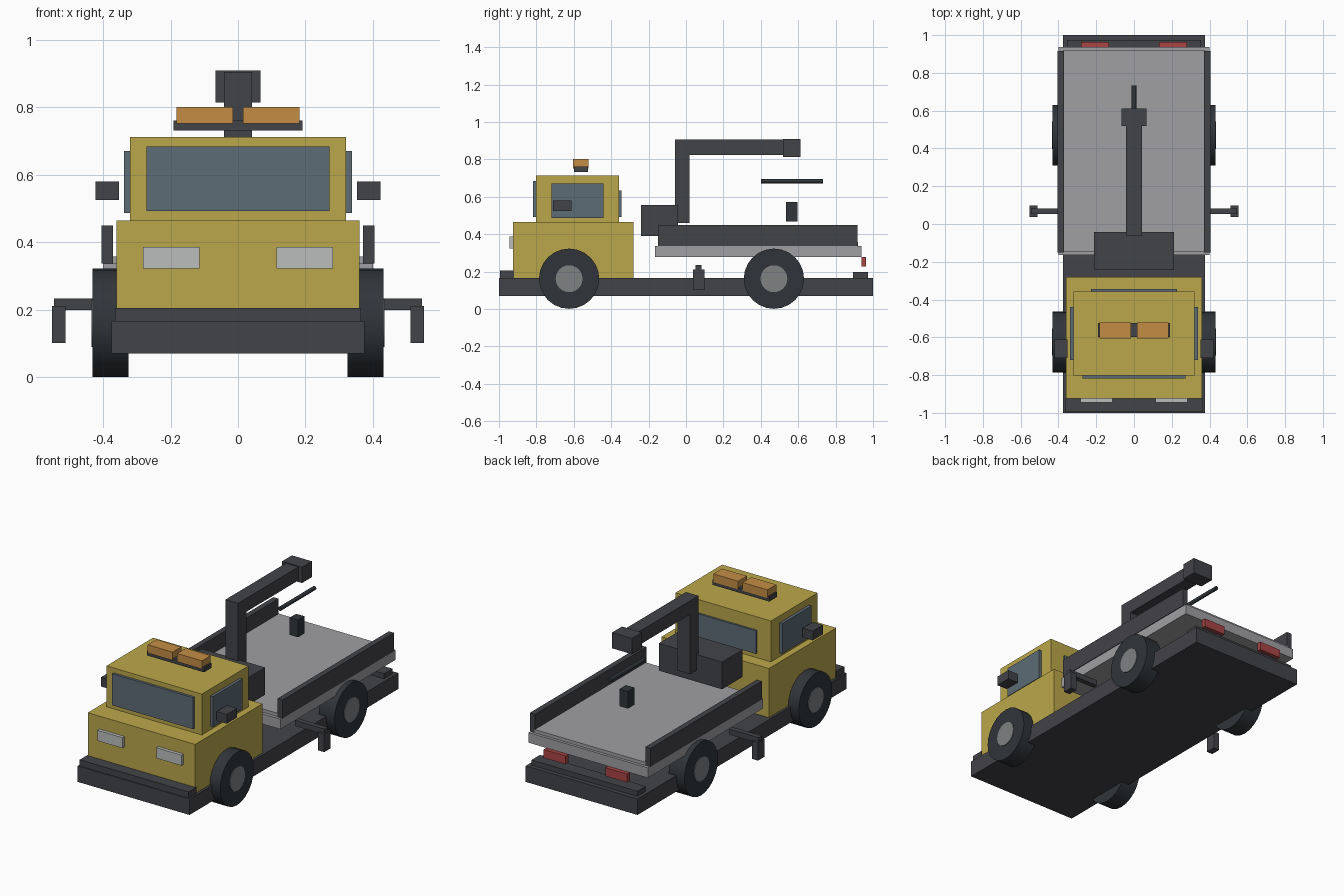
import bpy
import math

if "Cube" in bpy.data.objects:
    bpy.data.objects.remove(bpy.data.objects["Cube"])


def material(name, r, g, b):
    m = bpy.data.materials.new(name)
    m.diffuse_color = (r, g, b, 1)
    m.use_nodes = True
    m.node_tree.nodes["Principled BSDF"].inputs["Base Color"].default_value = m.diffuse_color
    return m


YELLOW = material("yellow_paint", 0.50, 0.39, 0.07)
DARK = material("dark_metal", 0.055, 0.057, 0.065)
RUBBER = material("rubber", 0.03, 0.036, 0.042)
STEEL = material("steel", 0.35, 0.35, 0.37)
HUB = material("hub_steel", 0.21, 0.22, 0.23)
GLASS = material("glass", 0.11, 0.15, 0.18)
AMBER = material("amber", 0.55, 0.27, 0.06)
RED = material("red_lens", 0.40, 0.06, 0.06)
LENS = material("headlight_lens", 0.5, 0.51, 0.51)


def box(name, x, y, z, mat):
    """Box from (min, max) ranges on each axis."""
    bpy.ops.mesh.primitive_cube_add(size=1)
    o = bpy.context.object
    o.name = name
    for v in o.data.vertices:
        v.co = [r[0] if c < 0 else r[1] for c, r in zip(v.co, (x, y, z))]
    o.data.materials.append(mat)
    return o


def centred(name, half, y, z, mat):
    return box(name, (-half, half), y, z, mat)


def pair(name, x, y, z, mat):
    """Box repeated on both sides of the truck."""
    box(name + "_right", x, y, z, mat)
    box(name + "_left", (-x[1], -x[0]), y, z, mat)


def cylinder(name, loc, radius, depth, rot, mat, sides):
    bpy.ops.mesh.primitive_cylinder_add(vertices=sides, radius=radius, depth=depth,
                                        location=loc, rotation=rot)
    o = bpy.context.object
    o.name = name
    o.data.materials.append(mat)
    return o


# Chassis and bumpers
centred("chassis", 0.375, (-1, 1), (0.07, 0.167), DARK)
centred("front_bumper", 0.365, (-0.995, -0.92), (0.16, 0.205), DARK)
centred("rear_bumper", 0.355, (0.893, 0.973), (0.16, 0.198), DARK)

# Cab
centred("cab_body", 0.36, (-0.925, -0.28), (0.165, 0.465), YELLOW)
centred("cab_roof", 0.32, (-0.803, -0.357), (0.46, 0.713), YELLOW)
centred("windscreen", 0.272, (-0.818, -0.795), (0.493, 0.684), GLASS)
centred("rear_window", 0.227, (-0.365, -0.345), (0.493, 0.633), GLASS)
pair("side_window", (0.31, 0.338), (-0.72, -0.44), (0.487, 0.671), GLASS)
pair("mirror", (0.353, 0.422), (-0.71, -0.612), (0.525, 0.581), DARK)
pair("headlight", (0.114, 0.282), (-0.945, -0.915), (0.323, 0.387), LENS)

# Roof light bar
centred("light_bar_base", 0.191, (-0.598, -0.525), (0.732, 0.761), DARK)
pair("beacon", (0.015, 0.182), (-0.605, -0.521), (0.752, 0.802), AMBER)

# Wheels
for side, s in (("right", 1), ("left", -1)):
    for end, y in (("front", -0.625), ("rear", 0.47)):
        turn = (0, math.pi / 2, 0)
        cylinder(f"{end}_wheel_{side}", (s * 0.378, y, 0.162), 0.161, 0.106, turn, RUBBER, 24)
        hub = cylinder(f"{end}_hub_{side}", (s * 0.385, y, 0.162), 0.072, 0.1, turn, HUB, 24)
bpy.ops.object.select_all(action='DESELECT')
for o in bpy.data.objects:
    if "wheel" in o.name or "hub" in o.name:
        o.select_set(True)
bpy.ops.object.shade_smooth_by_angle()

# Load deck with raised panel, side rails and tail lights
centred("deck", 0.40, (-0.165, 0.937), (0.277, 0.338), STEEL)
centred("deck_panel", 0.372, (-0.145, 0.92), (0.335, 0.358), STEEL)
pair("deck_rail", (0.37, 0.404), (-0.15, 0.917), (0.338, 0.45), DARK)
pair("tail_light", (0.133, 0.28), (0.938, 0.963), (0.227, 0.278), RED)

# Crane
centred("winch_box", 0.212, (-0.24, -0.043), (0.39, 0.555), DARK)
centred("crane_mast", 0.042, (-0.06, 0.02), (0.46, 0.905), DARK)
centred("crane_boom", 0.042, (-0.06, 0.53), (0.823, 0.905), DARK)
centred("boom_head", 0.067, (0.518, 0.612), (0.814, 0.91), DARK)
cylinder("cable_rod", (0, 0.567, 0.684), 0.012, 0.333, (math.pi / 2, 0, 0), RUBBER, 12)
centred("hook_block", 0.028, (0.535, 0.597), (0.468, 0.572), RUBBER)

# Outriggers
pair("outrigger_arm", (0.345, 0.545), (0.052, 0.083), (0.20, 0.234), DARK)
pair("outrigger_foot", (0.512, 0.552), (0.037, 0.098), (0.102, 0.211), DARK)
